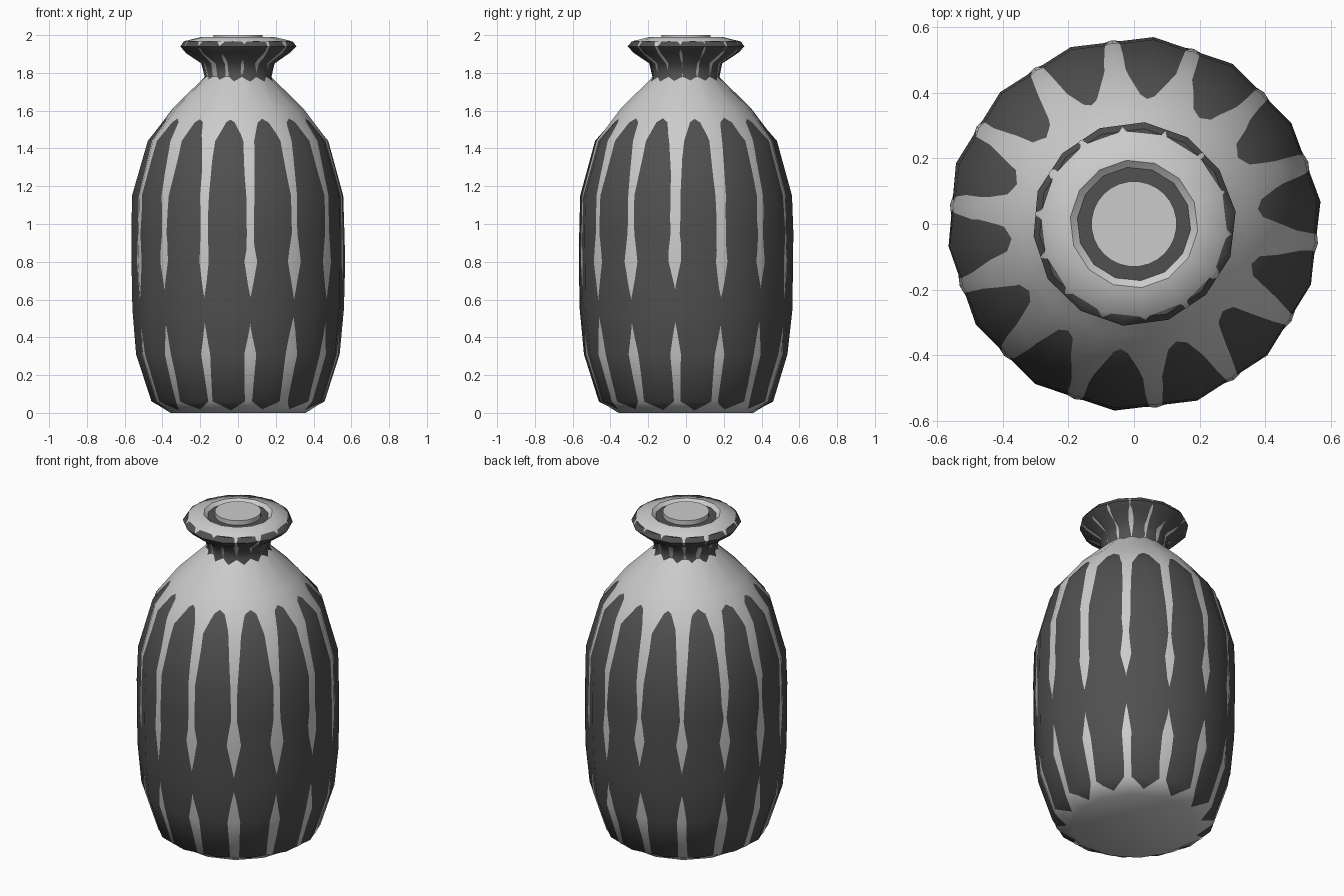
import bpy, bmesh, math, random

if "Cube" in bpy.data.objects:
    bpy.data.objects.remove(bpy.data.objects["Cube"])

random.seed(4)
SIDES = 14
STEP = 2 * math.pi / SIDES
PHASE = math.radians(-96)


def lathe(name, profile, phase, sides=SIDES, jitter=0.0, color=None):
    """Revolve (radius, z) points into a closed smooth shell."""
    bm = bmesh.new()
    rings = []
    for r, z in profile:
        ring = []
        for i in range(sides):
            a = phase + 2 * math.pi * i / sides
            rr = r + random.uniform(-jitter, jitter)
            ring.append(bm.verts.new((rr * math.cos(a), rr * math.sin(a), z)))
        rings.append(ring)
    for lo, hi in zip(rings, rings[1:]):
        for i in range(sides):
            j = (i + 1) % sides
            bm.faces.new((lo[i], lo[j], hi[j], hi[i]))
    bm.faces.new(rings[0][::-1])
    bm.faces.new(rings[-1])
    mesh = bpy.data.meshes.new(name)
    bm.to_mesh(mesh)
    bm.free()
    ob = bpy.data.objects.new(name, mesh)
    bpy.context.collection.objects.link(ob)
    if color:
        mat = bpy.data.materials.new(name + "_material")
        mat.diffuse_color = color
        mat.use_nodes = True
        mat.node_tree.nodes["Principled BSDF"].inputs["Base Color"].default_value = mat.diffuse_color
        mesh.materials.append(mat)
    bpy.ops.object.select_all(action='DESELECT')
    ob.select_set(True)
    bpy.context.view_layer.objects.active = ob
    bpy.ops.object.shade_smooth_by_angle(angle=math.radians(50))
    return ob


DARK = (0.08, 0.08, 0.08, 1)

# Light vase with rolled lip and groove around the plug
lathe("vase_body", [
    (0.36, 0.0), (0.455, 0.06), (0.535, 0.31), (0.563, 0.8), (0.555, 1.15),
    (0.478, 1.44), (0.345, 1.615), (0.175, 1.78), (0.19, 1.85), (0.27, 1.905),
    (0.302, 1.94), (0.285, 1.968), (0.195, 1.99), (0.165, 1.965), (0.13, 1.945)],
    PHASE + STEP / 2)

# Dark staves that break through the light body, half a step round
lathe("dark_staves", [
    (0.35, 0.003), (0.462, 0.06), (0.542, 0.31), (0.565, 0.55), (0.57, 0.8),
    (0.57, 0.95), (0.563, 1.15), (0.482, 1.44), (0.40, 1.538), (0.30, 1.63)],
    PHASE, jitter=0.0025, color=DARK)

# Dark patches on the neck and lip
lathe("dark_neck", [
    (0.25, 1.67), (0.178, 1.78), (0.193, 1.85), (0.275, 1.905),
    (0.309, 1.94), (0.289, 1.967), (0.2, 1.972)],
    PHASE, jitter=0.003, color=DARK)

# Raised plug in the mouth
lathe("mouth_plug", [(0.13, 1.93), (0.13, 2.0)], PHASE, sides=28)
